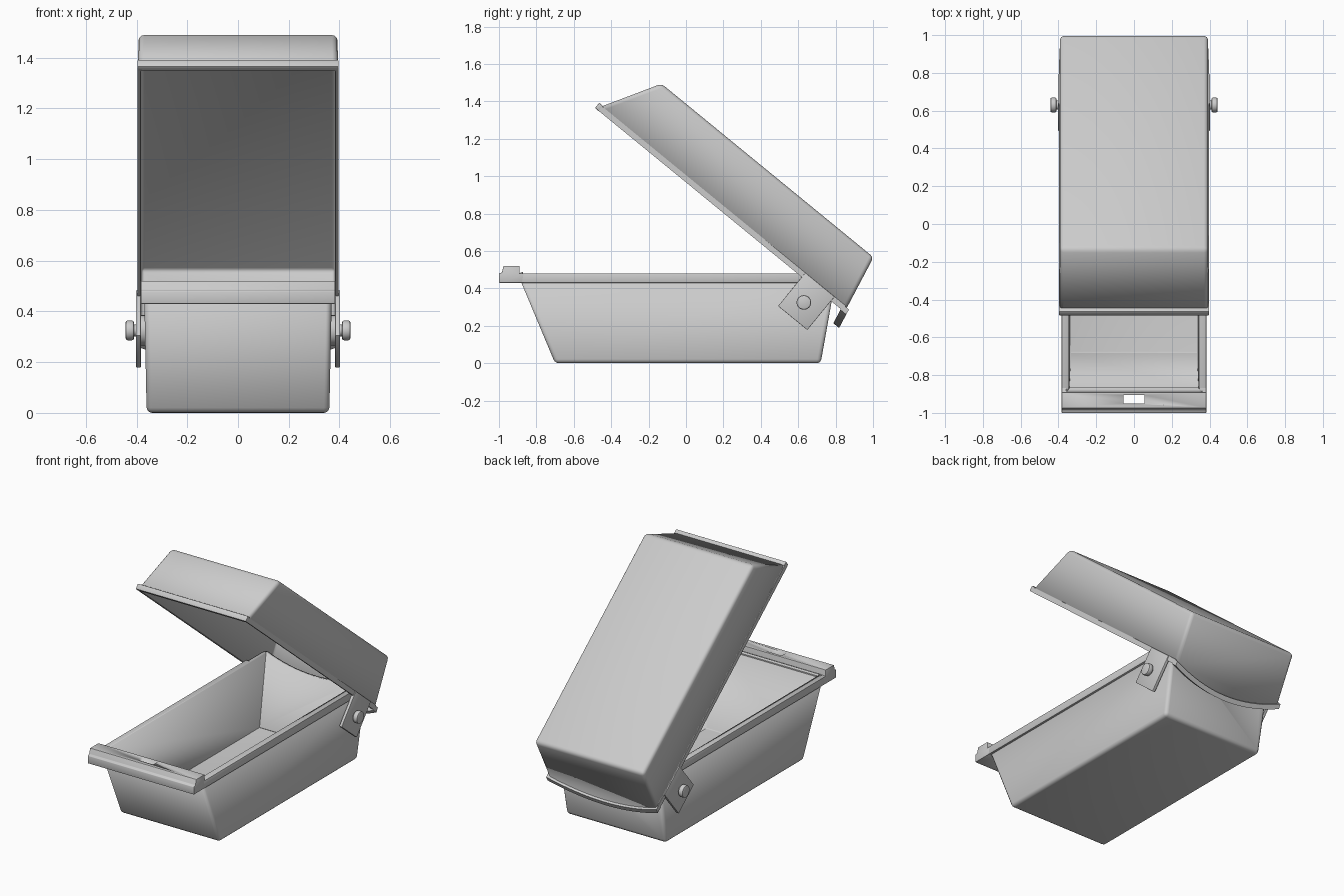
import bpy, bmesh, math
from mathutils import Matrix

cube = bpy.data.objects.get("Cube")
if cube:
    bpy.data.objects.remove(cube, do_unlink=True)

grey = bpy.data.materials.new("plain grey")
grey.use_nodes = True
grey.diffuse_color = (0.6, 0.6, 0.6, 1)
grey.node_tree.nodes["Principled BSDF"].inputs["Base Color"].default_value = (0.6, 0.6, 0.6, 1)

# Lid frame: y runs along the lid from its front edge, z points out of its top
LID = Matrix.Translation((0, -0.48, 1.36)) @ Matrix.Rotation(math.radians(-39.3), 4, 'X')
WORLD = Matrix.Identity(4)


def finish(name, bm, frame=WORLD):
    bmesh.ops.recalc_face_normals(bm, faces=bm.faces)
    mesh = bpy.data.meshes.new(name)
    bm.to_mesh(mesh)
    bm.free()
    mesh.materials.append(grey)
    obj = bpy.data.objects.new(name, mesh)
    bpy.context.collection.objects.link(obj)
    obj.matrix_world = frame
    bpy.ops.object.select_all(action='DESELECT')
    obj.select_set(True)
    bpy.context.view_layer.objects.active = obj
    bpy.ops.object.shade_smooth_by_angle(angle=math.radians(35))
    return obj


def prism(name, outline, lo, hi, axis='X', frame=WORLD, bevel=0.0, shear=0.0):
    """Extrude a (y, z) outline along x, or an (x, z) outline along y."""
    bm = bmesh.new()
    place = (lambda a, b, d: (d, a, b)) if axis == 'X' else (lambda a, b, d: (a, d + shear * b, b))
    face = bm.faces.new([bm.verts.new(place(a, b, lo)) for a, b in outline])
    new = bmesh.ops.extrude_face_region(bm, geom=[face])["geom"]
    step = (hi - lo, 0, 0) if axis == 'X' else (0, hi - lo, 0)
    bmesh.ops.translate(bm, vec=step, verts=[v for v in new if isinstance(v, bmesh.types.BMVert)])
    if bevel:
        bmesh.ops.bevel(bm, geom=bm.edges[:], offset=bevel, segments=2, profile=0.5, affect='EDGES')
    return finish(name, bm, frame)


def rect(a0, a1, b0, b1):
    return [(a0, b0), (a1, b0), (a1, b1), (a0, b1)]


def tub(name, closed, rim, sag, wall, frame=WORLD):
    """Hollow tapered box; closed and rim are (half width, y0, y1, z)."""
    bm = bmesh.new()
    ends = []
    for w, y0, y1, z in (closed, rim):
        ends.append([bm.verts.new((x, y, z)) for x, y in rect(-w, w, y0, y1)])
    a, b = ends
    bm.faces.new(a)
    for i in range(4):
        j = (i + 1) % 4
        bm.faces.new((a[i], a[j], b[j], b[i]))
    bmesh.ops.recalc_face_normals(bm, faces=bm.faces)
    bmesh.ops.bevel(bm, geom=[e for e in bm.edges if not e.is_boundary],
                    offset=0.022, segments=3, profile=0.5, affect='EDGES')
    # curve the rear edge of the rim downwards along the sloping wall
    rear = max((e for e in bm.edges if e.is_boundary and e.calc_length() > 0.3
                and abs(e.verts[0].co.y - e.verts[1].co.y) < 0.01),
               key=lambda e: e.verts[0].co.y)
    half = abs(rear.verts[0].co.x)
    cut = bmesh.ops.subdivide_edges(bm, edges=[rear], cuts=15)["geom_inner"]
    slope = (rim[2] - closed[2]) / (rim[3] - closed[3])
    for v in cut:
        if isinstance(v, bmesh.types.BMVert):
            drop = sag * (1 - (v.co.x / half) ** 2)
            v.co.z -= drop
            v.co.y -= drop * slope
    obj = finish(name, bm, frame)
    if sum(p.normal.z * p.center.z for p in obj.data.polygons if abs(p.normal.z) > 0.9) == 0:
        # floor sits at zero height, so orient from its own normal
        floor = max(obj.data.polygons, key=lambda p: abs(p.normal.z) * p.area)
        if floor.normal.z > 0:
            obj.data.flip_normals()
    shell = obj.modifiers.new("wall", 'SOLIDIFY')
    shell.thickness = wall
    shell.offset = -1
    shell.use_even_offset = True
    return obj


def pin_part(name, side, x0, x1, radius, bevel):
    bm = bmesh.new()
    turn = Matrix.Translation((side * (x0 + x1) / 2, 0.63, 0.325)) @ Matrix.Rotation(math.pi / 2, 4, 'Y')
    bmesh.ops.create_cone(bm, cap_ends=True, segments=24, radius1=radius, radius2=radius,
                          depth=x1 - x0, matrix=turn)
    if bevel:
        rims = [e for e in bm.edges if abs(e.verts[0].co.x - e.verts[1].co.x) < 1e-5]
        bmesh.ops.bevel(bm, geom=rims, offset=bevel, segments=2, profile=0.5, affect='EDGES')
    return finish(name, bm)


# Tray and lid shells
tub("tray", (0.36, -0.70, 0.72, 0.0), (0.37, -0.90, 0.805, 0.478), 0.06, 0.028)
tub("lid", (0.392, 0.185, 1.65, 0.325), (0.395, 0.0, 1.715, 0.004), 0.08, 0.012, LID)

# Front latch ledge with a through slot
ledge = prism("front_ledge", [(-1, 0.43), (-0.875, 0.43), (-0.865, 0.48), (-0.89, 0.48),
                              (-0.89, 0.52), (-0.975, 0.52), (-0.985, 0.485), (-1, 0.48)],
              -0.383, 0.383, bevel=0.003)
slot = prism("slot_cutter", rect(-0.95, -0.905, 0.3, 0.6), -0.055, 0.055)
slot.hide_render = True
slot.hide_set(True)
cutting = ledge.modifiers.new("slot", 'BOOLEAN')
cutting.operation = 'DIFFERENCE'
cutting.object = slot
bpy.context.view_layer.update()
cut_mesh = bpy.data.meshes.new_from_object(ledge.evaluated_get(bpy.context.evaluated_depsgraph_get()))
ledge.modifiers.clear()
ledge.data = cut_mesh
bpy.data.objects.remove(slot, do_unlink=True)

# Front lip and curved rear bead of the lid
prism("lid_front_lip", rect(-0.008, 0.02, 0, 0.035), -0.397, 0.397, frame=LID, bevel=0.004)
xs = [-0.397 + 0.794 * i / 24 for i in range(25)]
lower = [(x, -0.08 * (1 - (x / 0.397) ** 2) - 0.004) for x in xs]
upper = [(x, z + 0.03) for x, z in reversed(lower)]
prism("lid_rear_bead", lower + upper, 1.69, 1.73, 'Y', LID, shear=-0.2)

# Parts on both sides
for side, word in ((1, "left"), (-1, "right")):
    def span(inner, outer):
        return sorted((side * inner, side * outer))
    prism(word + "_tray_rim", rect(-0.9, 0.63, 0.43, 0.48), *span(0.348, 0.383), bevel=0.003)
    prism(word + "_lid_lip", rect(0.0, 1.70, 0, 0.03), *span(0.385, 0.397), frame=LID)
    prism(word + "_hinge_plate", rect(1.42, 1.622, -0.2, 0.03), *span(0.383, 0.402),
          frame=LID, bevel=0.003)
    pin_part(word + "_hinge_washer", side, 0.366, 0.384, 0.06, 0)
    pin_part(word + "_hinge_shaft", side, 0.34, 0.42, 0.024, 0)
    pin_part(word + "_hinge_head", side, 0.41, 0.443, 0.039, 0.008)
